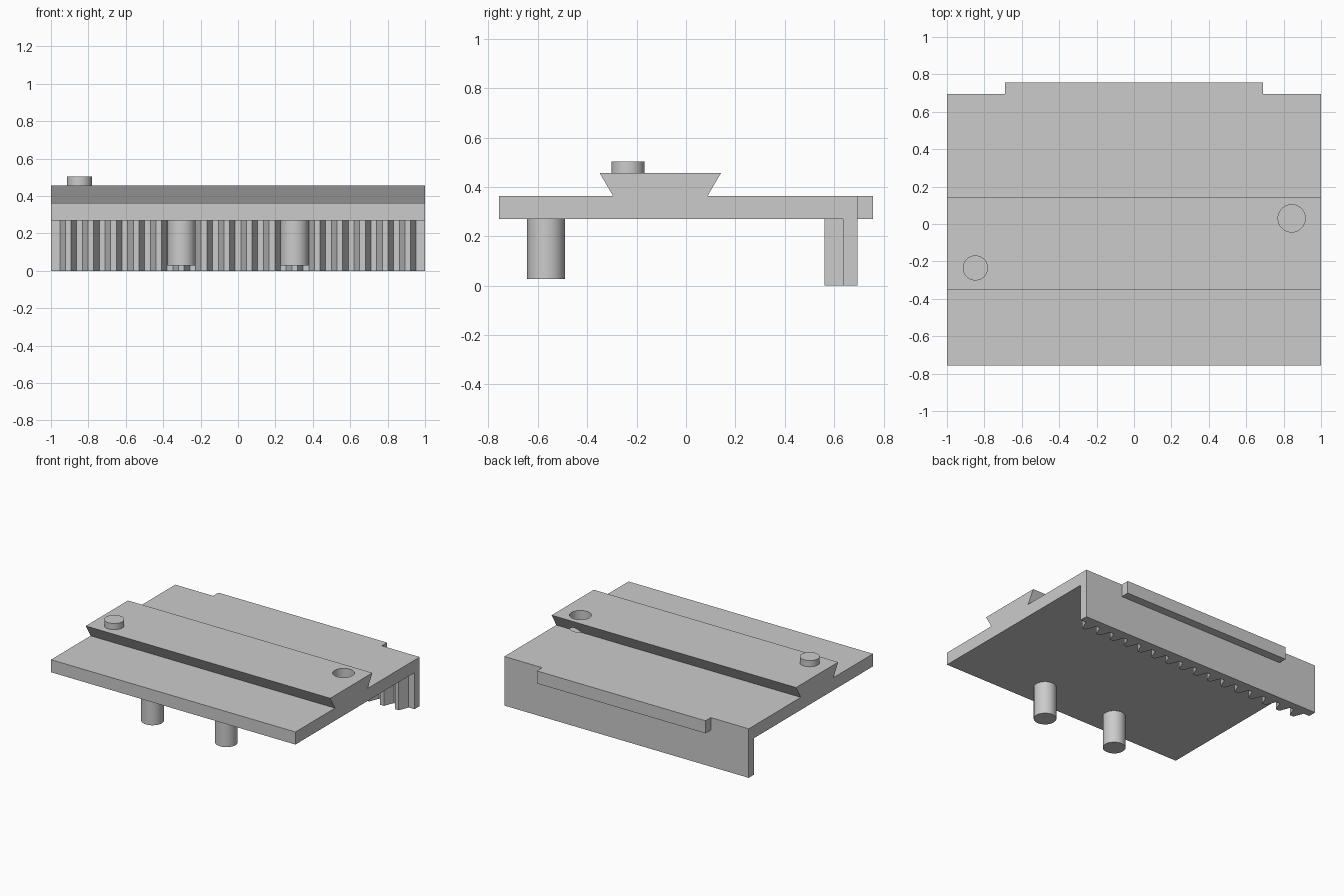
import bpy
import bmesh
import math
from mathutils import Vector

cube = bpy.data.objects.get("Cube")
if cube:
    bpy.data.objects.remove(cube, do_unlink=True)

grey = bpy.data.materials.new("plain grey")
grey.use_nodes = True
grey.diffuse_color = (0.6, 0.6, 0.6, 1)
grey.node_tree.nodes["Principled BSDF"].inputs["Base Color"].default_value = (0.6, 0.6, 0.6, 1)


def finish(name, bm):
    bmesh.ops.recalc_face_normals(bm, faces=bm.faces)
    mesh = bpy.data.meshes.new(name)
    bm.to_mesh(mesh)
    bm.free()
    mesh.materials.append(grey)
    obj = bpy.data.objects.new(name, mesh)
    bpy.context.collection.objects.link(obj)
    return obj


def add_prism(bm, points, direction):
    """Extrude a closed outline along a direction."""
    face = bm.faces.new([bm.verts.new(p) for p in points])
    result = bmesh.ops.extrude_face_region(bm, geom=[face], use_keep_orig=True)
    moved = [g for g in result["geom"] if isinstance(g, bmesh.types.BMVert)]
    bmesh.ops.translate(bm, verts=moved, vec=Vector(direction))


def cylinder(name, x, y, radius, low, high):
    bm = bmesh.new()
    bmesh.ops.create_cone(bm, cap_ends=True, segments=48, radius1=radius, radius2=radius,
                          depth=high - low)
    bmesh.ops.translate(bm, verts=bm.verts, vec=(x, y, (low + high) / 2))
    return finish(name, bm)


def smooth(obj):
    bpy.ops.object.select_all(action="DESELECT")
    obj.select_set(True)
    bpy.context.view_layer.objects.active = obj
    bpy.ops.object.shade_smooth_by_angle(angle=math.radians(30))


FRONT, BACK = -0.757, 0.695
UNDER, DECK, RAIL_TOP = 0.27, 0.363, 0.457
WALL = 0.635

# Deck, dovetail rail and rear wall as one side profile
side = [(FRONT, UNDER), (WALL, UNDER), (WALL, 0), (BACK, 0), (BACK, DECK),
        (0.087, DECK), (0.142, RAIL_TOP), (-0.35, RAIL_TOP), (-0.295, DECK), (FRONT, DECK)]
bm = bmesh.new()
add_prism(bm, [(-1, y, z) for y, z in side], (2, 0, 0))
body = finish("dovetail_plate", bm)

# Blind socket in the rail
cutter = cylinder("socket_cutter", 0.843, 0.03, 0.073, 0.345, 0.6)
cutter.hide_render = True
cut = body.modifiers.new("socket", "BOOLEAN")
cut.operation = "DIFFERENCE"
cut.solver = "EXACT"
cut.object = cutter
bpy.context.view_layer.objects.active = body
bpy.ops.object.modifier_apply(modifier=cut.name)
bpy.data.objects.remove(cutter, do_unlink=True)
smooth(body)

# Rear tab
bm = bmesh.new()
add_prism(bm, [(x, y, UNDER) for x, y in
               ((-0.69, BACK), (0.69, BACK), (0.69, 0.757), (-0.69, 0.757))],
          (0, 0, DECK - UNDER))
finish("rear_tab", bm)

# Rack teeth on the inner side of the wall
COUNT, PITCH = 16, 0.121
bm = bmesh.new()
for i in range(COUNT):
    x = (i - (COUNT - 1) / 2) * PITCH
    outline = ((-0.045, WALL), (-0.015, 0.56), (0.015, 0.56), (0.045, WALL))
    add_prism(bm, [(x + dx, y, 0) for dx, y in outline], (0, 0, UNDER))
finish("rack_teeth", bm)

# Pins under the deck and stud on the rail
for name, x in (("right_pin", -0.302), ("left_pin", 0.302)):
    smooth(cylinder(name, x, -0.567, 0.076, 0.027, UNDER))
smooth(cylinder("rail_stud", -0.848, -0.235, 0.067, RAIL_TOP, 0.503))
